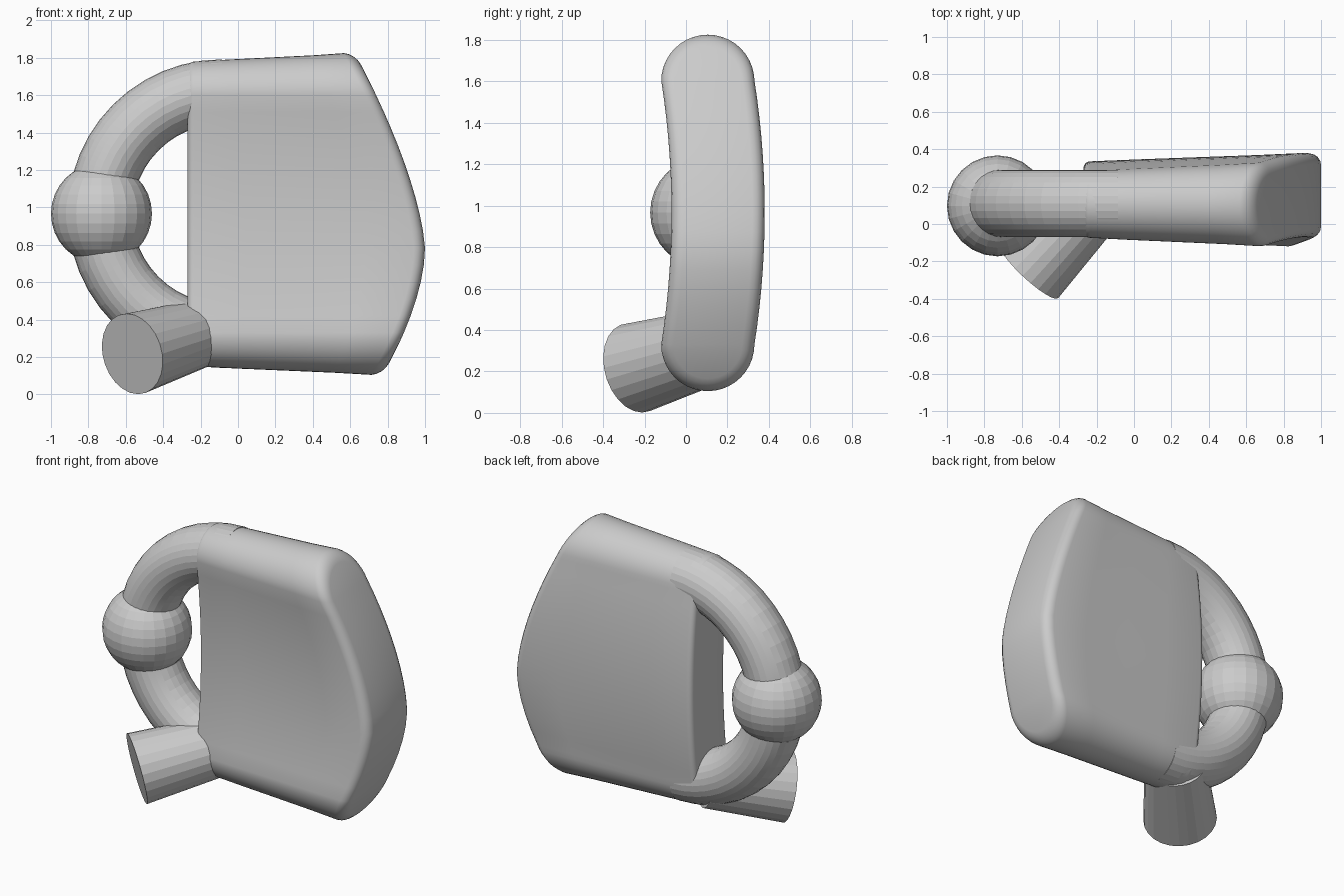
import bpy, bmesh
from math import sin, cos, pi
from mathutils import Vector

cube = bpy.data.objects.get("Cube")
if cube:
    bpy.data.objects.remove(cube)

grey = bpy.data.materials.new("plain grey")
grey.use_nodes = True
tone = (0.6, 0.6, 0.6, 1)
grey.diffuse_color = tone
grey.node_tree.nodes["Principled BSDF"].inputs["Base Color"].default_value = tone

MID_Y = 0.11
LOOP_Z = 0.967


def add_object(name, bm, smooth=None):
    bmesh.ops.recalc_face_normals(bm, faces=bm.faces)
    mesh = bpy.data.meshes.new(name)
    bm.to_mesh(mesh)
    bm.free()
    mesh.materials.append(grey)
    ob = bpy.data.objects.new(name, mesh)
    bpy.context.collection.objects.link(ob)
    if smooth:
        bpy.ops.object.select_all(action='DESELECT')
        ob.select_set(True)
        bpy.context.view_layer.objects.active = ob
        bpy.ops.object.shade_smooth_by_angle(angle=smooth)
    return ob


def bridge(bm, a, b):
    n = len(a)
    for i in range(n):
        j = (i + 1) % n
        bm.faces.new((a[i], a[j], b[j], b[i]))


# Bowed blade: capsule sections lofted from the straight edge to the curved edge
def outer_edge(z):
    if z > 0.775:
        return 1 - 0.375 * ((z - 0.775) / 1.05) ** 1.5
    return 1 - 0.23 * ((0.775 - z) / 0.675) ** 1.7


def half_profile(r, low=0.33, high=1.6, arc=10, steps=14):
    pts = [(r * cos(a), low + r * sin(a))
           for a in (-pi / 2 + pi / 2 * i / arc for i in range(arc + 1))]
    pts += [(r, low + (high - low) * i / steps) for i in range(1, steps)]
    pts += [(r * cos(a), high + r * sin(a))
            for a in (pi / 2 * i / arc for i in range(arc + 1))]
    return pts


def blade_section(bm, u, inset, shift):
    half = half_profile(0.18 + 0.045 * u - inset)
    loop = [(-w, z) for w, z in half] + [(w, z) for w, z in half[-2:0:-1]]
    verts = []
    for w, z in loop:
        bow = 0.05 * max(0, 1 - ((z - LOOP_Z) / 0.64) ** 2)
        x = -0.27 + (outer_edge(z) + 0.27) * u + shift
        verts.append(bm.verts.new((x, MID_Y - 0.005 + bow + w, z)))
    return verts


def cap(bm, ring):
    n, h = len(ring), len(ring) // 2
    bm.faces.new((ring[0], ring[1], ring[-1]))
    for i in range(1, h - 1):
        bm.faces.new((ring[i], ring[i + 1], ring[n - i - 1], ring[n - i]))
    bm.faces.new((ring[h - 1], ring[h], ring[h + 1]))


bm = bmesh.new()
angles = [pi / 2 * i / 4 for i in range(5)]
rings = [blade_section(bm, 0, 0.035 * (1 - sin(a)), 0.035 * (1 - cos(a))) for a in angles]
rings += [blade_section(bm, u, 0, 0) for u in (0.25, 0.5, 0.75)]
rings += [blade_section(bm, 1, 0.06 * (1 - cos(a)), 0.06 * (sin(a) - 1)) for a in angles]
for a, b in zip(rings, rings[1:]):
    bridge(bm, a, b)
cap(bm, rings[0])
cap(bm, rings[-1])
add_object("blade", bm, 0.6)

# Half-ring handle joining the top and bottom of the blade
bm = bmesh.new()
rings = []
for i in range(25):
    a = pi / 2 + pi * i / 24
    ring = []
    for k in range(28):
        t = 2 * pi * k / 28
        r = 0.652 + 0.173 * cos(t)
        ring.append(bm.verts.new((-0.085 + r * cos(a), MID_Y + 0.18 * sin(t),
                                  LOOP_Z + r * sin(a))))
    rings.append(ring)
for a, b in zip(rings, rings[1:]):
    bridge(bm, a, b)
bm.faces.new(rings[0])
bm.faces.new(rings[-1])
add_object("ring_handle", bm, 0.1)

# Ball threaded on the handle
bm = bmesh.new()
bmesh.ops.create_uvsphere(bm, u_segments=24, v_segments=16, radius=0.27)
bmesh.ops.translate(bm, verts=bm.verts, vec=(-0.73, 0.097, LOOP_Z))
add_object("ball", bm)

# Slightly flared round stub pointing forward from the lower corner
tip = Vector((-0.565, -0.245, 0.217))
root = Vector((-0.23, MID_Y, 0.32))
axis = root - tip
bm = bmesh.new()
bmesh.ops.create_cone(bm, cap_ends=True, segments=24, radius1=0.22, radius2=0.185,
                      depth=axis.length)
turn = axis.to_track_quat('Z', 'Y').to_matrix()
for v in bm.verts:
    v.co = turn @ v.co + (tip + root) / 2
add_object("stub", bm)
